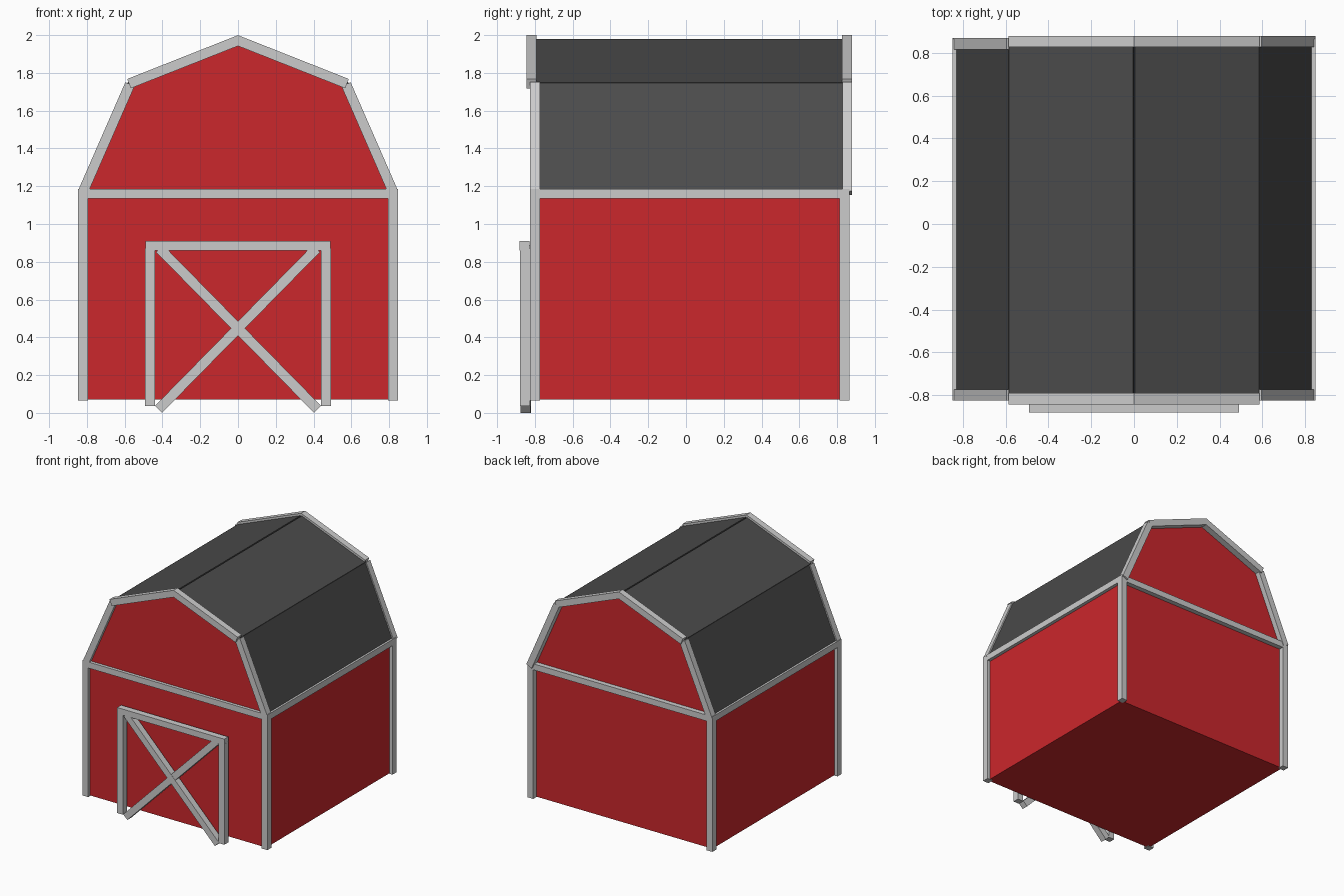
import bpy
from mathutils import Vector

if "Cube" in bpy.data.objects:
    bpy.data.objects.remove(bpy.data.objects["Cube"])


def material(name, color):
    m = bpy.data.materials.new(name)
    m.diffuse_color = color
    m.use_nodes = True
    m.node_tree.nodes["Principled BSDF"].inputs["Base Color"].default_value = m.diffuse_color
    return m


RED = material("barn_red", (0.60, 0.02, 0.025, 1))
DARK = material("roof_dark", (0.07, 0.07, 0.07, 1))
TRIM = material("trim_grey", (0.72, 0.72, 0.72, 1))


def prism(name, profile, y0, y1, mat):
    """Extrude a counter-clockwise (x, z) profile from y0 to y1."""
    n = len(profile)
    verts = [(x, y, z) for y in (y0, y1) for x, z in profile]
    faces = [list(range(n)), list(range(2 * n - 1, n - 1, -1))]
    faces += [[i, i + n, (i + 1) % n + n, (i + 1) % n] for i in range(n)]
    mesh = bpy.data.meshes.new(name)
    mesh.from_pydata(verts, [], faces)
    mesh.materials.append(mat)
    obj = bpy.data.objects.new(name, mesh)
    bpy.context.collection.objects.link(obj)
    return obj


def bar(name, a, b, y0, y1, mat=TRIM, width=0.053):
    """Square-ended board between two (x, z) points."""
    a, b = Vector(a), Vector(b)
    d = (b - a).normalized()
    n = Vector((-d.y, d.x)) * width / 2
    return prism(name, [a - n, b - n, b + n, a + n], y0, y1, mat)


# Red body with gambrel gables
prism("barn_body",
      [(-0.82, 0.07), (0.82, 0.07), (0.82, 1.17), (0.573, 1.735),
       (0, 1.963), (-0.573, 1.735), (-0.82, 1.17)], -0.80, 0.825, RED)

FRONT, BACK = (-0.826, -0.773), (0.812, 0.865)

for s, side in ((-1, "left"), (1, "right")):
    # Roof panels, leaving a thin groove at the ridge
    bar(f"roof_upper_{side}", (s * 0.003, 1.973), (s * 0.582, 1.743), -0.805, 0.845, DARK, 0.014)
    bar(f"roof_lower_{side}", (s * 0.581, 1.745), (s * 0.826, 1.18), -0.80, 0.84, DARK, 0.014)

    # Corner posts
    for ys, end in ((FRONT, "front"), (BACK, "back")):
        bar(f"corner_post_{end}_{side}", (s * 0.8215, 0.066), (s * 0.8215, 1.175), *ys)

    # Eave beam along each side
    bar(f"eave_beam_{side}", (s * 0.8215 - 0.0265, 1.16), (s * 0.8215 + 0.0265, 1.16),
        -0.826, 0.865, width=0.052)

    # Gable trim boards
    lower_back = (0.828, 0.88) if s > 0 else (0.816, 0.869)
    for ys_up, ys_low, end in (((-0.844, -0.791), (-0.826, -0.773), "front"),
                               ((0.827, 0.88), lower_back, "back")):
        bar(f"rafter_upper_{end}_{side}", (-s * 0.0098, 1.9749), (s * 0.577, 1.743), *ys_up)
        bar(f"rafter_lower_{end}_{side}", (s * 0.572, 1.74), (s * 0.824, 1.163), *ys_low)

    # Door frame posts and cross braces
    bar(f"door_post_{side}", (s * 0.465, 0.036), (s * 0.465, 0.87), -0.88, -0.827)
    bar(f"door_brace_{side}", (s * 0.421, 0.0187), (-s * 0.415, 0.87),
        -0.876 - 0.001 * s, -0.822 - 0.001 * s)

# Cross beams under the gables and over the door
for ys, end in ((FRONT, "front"), (BACK, "back")):
    bar(f"gable_beam_{end}", (-0.82, 1.161), (0.82, 1.161), *ys, width=0.05)
bar("door_top", (-0.491, 0.886), (0.491, 0.886), -0.881, -0.828, width=0.05)

# Consistent outward normals
import bmesh
for obj in bpy.context.collection.objects:
    bm = bmesh.new()
    bm.from_mesh(obj.data)
    bmesh.ops.recalc_face_normals(bm, faces=bm.faces)
    bm.to_mesh(obj.data)
    bm.free()
